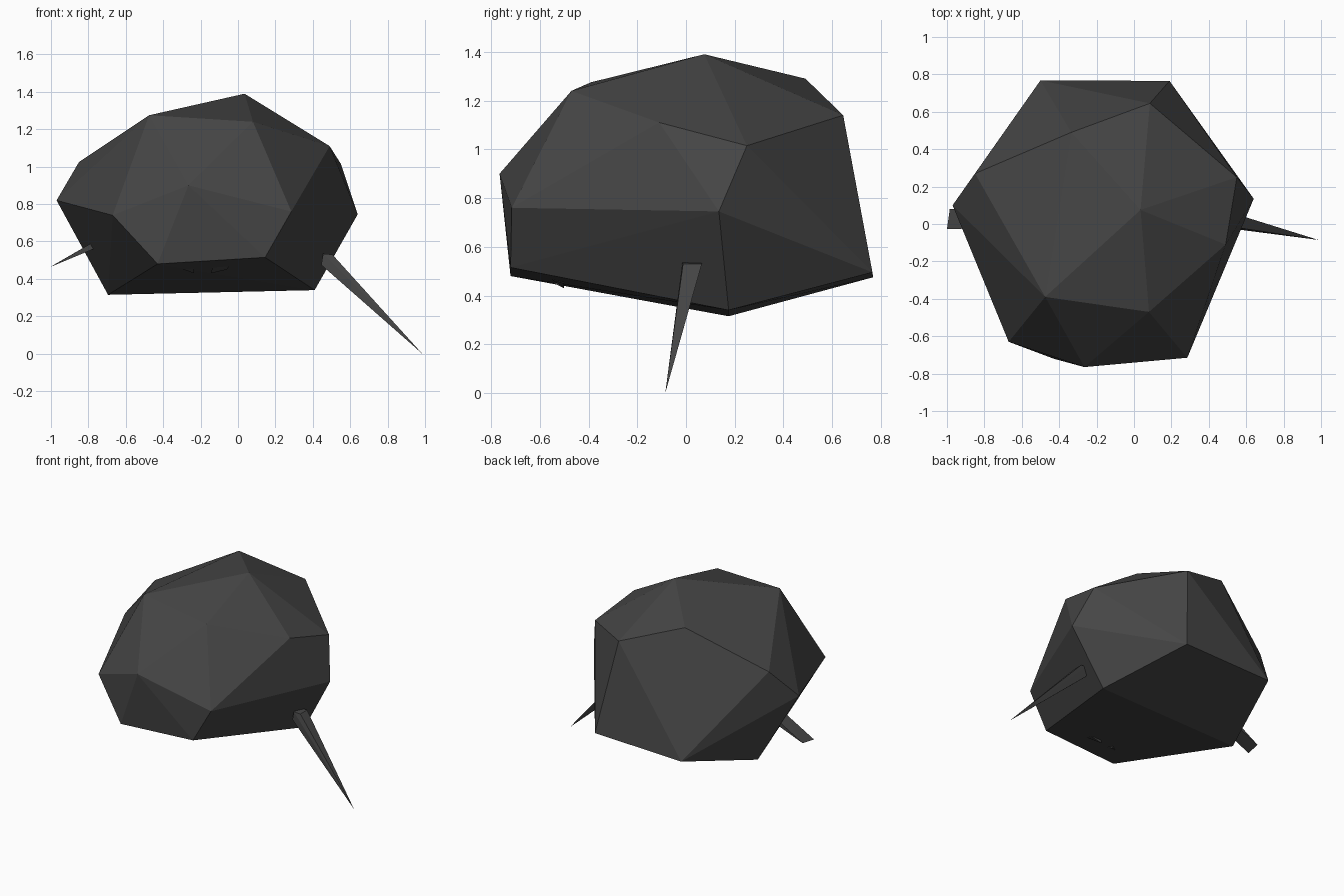
import bpy, bmesh


def hull(name, points):
    """Flat-shaded convex solid wrapped around a few corner points."""
    bm = bmesh.new()
    for p in points:
        bm.verts.new(p)
    res = bmesh.ops.convex_hull(bm, input=bm.verts)
    loose = [v for v in bm.verts if not v.link_faces]
    bmesh.ops.delete(bm, geom=loose, context='VERTS')
    bmesh.ops.recalc_face_normals(bm, faces=bm.faces)
    me = bpy.data.meshes.new(name)
    bm.to_mesh(me)
    bm.free()
    ob = bpy.data.objects.new(name, me)
    bpy.context.collection.objects.link(ob)
    ob.data.materials.append(mat)
    return ob


mat = bpy.data.materials.new("dark_stone")
mat.diffuse_color = (0.06, 0.06, 0.06, 1)

# Faceted boulder body: crown, shoulders, waist, base
crown = [(0.035, 0.075, 1.39), (-0.475, -0.39, 1.275), (0.08, -0.47, 1.24),
         (-0.335, 0.49, 1.29), (0.085, 0.645, 1.14)]
waist = [(0.49, -0.11, 1.11), (0.55, 0.25, 1.015), (0.64, 0.135, 0.745),
         (-0.85, 0.27, 1.025), (-0.97, 0.10, 0.82), (-0.67, -0.63, 0.74),
         (-0.265, -0.765, 0.90), (0.285, -0.715, 0.76)]
base = [(-0.43, -0.72, 0.48), (0.145, -0.72, 0.515), (0.41, 0.175, 0.34),
        (-0.695, 0.175, 0.315), (0.19, 0.765, 0.495), (-0.50, 0.768, 0.475)]
hull("boulder_body", crown + waist + base)

# Long pointed spike on the right
hull("right_spike", [(0.445, -0.015, 0.475), (0.445, 0.045, 0.475),
                     (0.455, -0.015, 0.535), (0.455, 0.065, 0.535),
                     (0.505, -0.012, 0.53), (0.505, 0.065, 0.53),
                     (0.985, -0.085, 0.0)])

# Chisel-shaped blade on the left
hull("left_blade", [(-0.76, -0.02, 0.605), (-0.76, 0.085, 0.605),
                    (-0.76, -0.02, 0.565), (-0.76, 0.085, 0.565),
                    (-1.0, -0.028, 0.465), (-0.985, 0.08, 0.475)])

# Two small chips poking out below the front edge
hull("left_chip", [(-0.305, -0.55, 0.455), (-0.235, -0.55, 0.455),
                   (-0.235, -0.50, 0.43), (-0.25, -0.50, 0.47)])
hull("right_chip", [(-0.05, -0.55, 0.465), (-0.135, -0.55, 0.465),
                    (-0.145, -0.50, 0.43), (-0.06, -0.50, 0.45),
                    (-0.13, -0.50, 0.47)])
